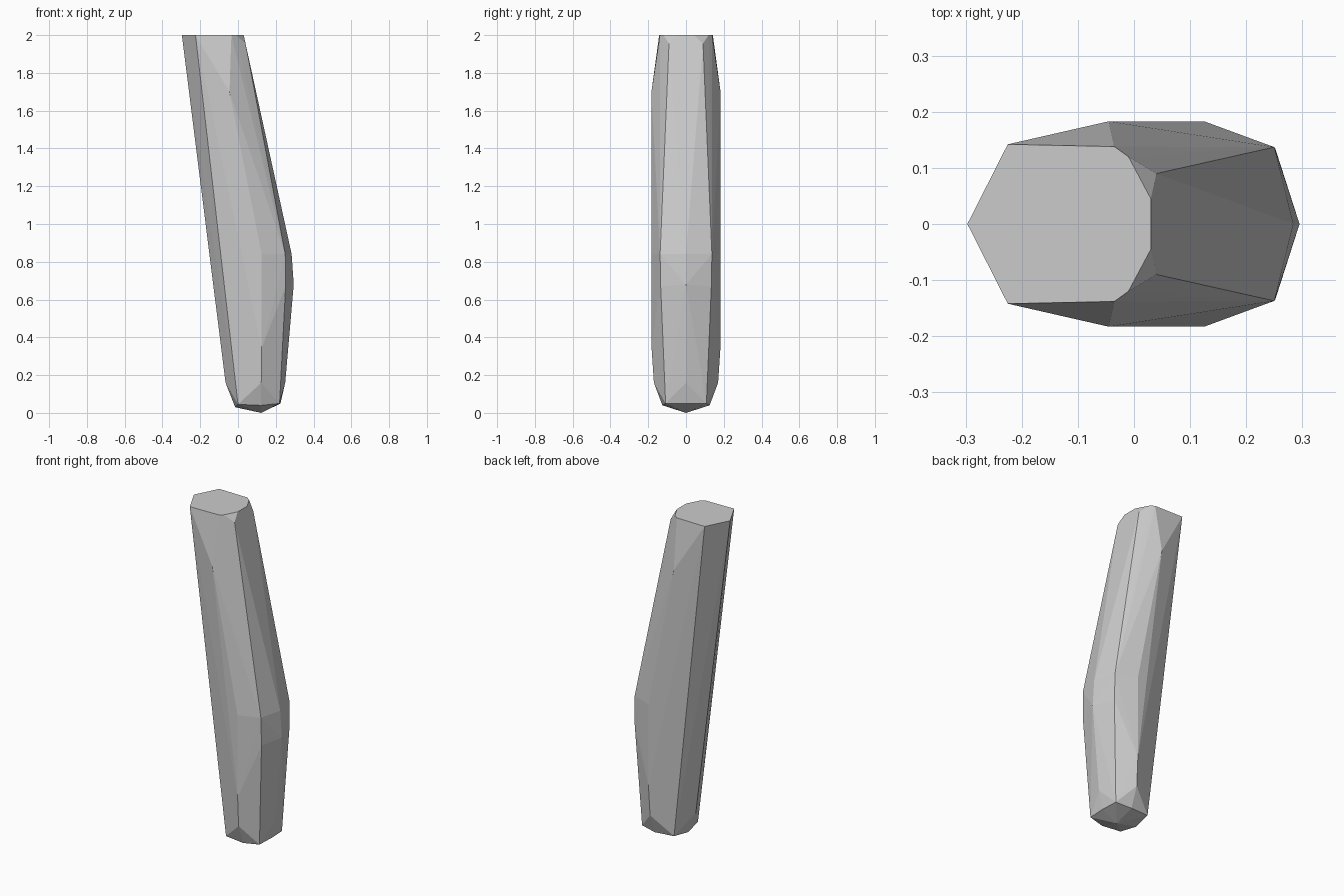
import bpy, bmesh

# Half of the faceted post's corner points (y >= 0), mirrored across y
corners = [
    # cut top
    (-0.297, 0, 2), (-0.225, 0.142, 2), (-0.035, 0.138, 2),
    (-0.01, 0.12, 2), (0.03, 0.045, 2), (0.04, 0.09, 1.955),
    # wide flanks
    (-0.045, 0.183, 1.7), (0.125, 0.183, 0.84), (0.125, 0.182, 0.34),
    (0.123, 0.17, 0.16),
    # knee bulge
    (0.25, 0.137, 0.84), (0.252, 0.134, 0.67),
    (0.284, 0, 0.84), (0.295, 0, 0.68),
    # rounded foot
    (-0.066, 0, 0.16), (-0.015, 0, 0.03), (0.0, 0.115, 0.045),
    (0.123, 0.125, 0.04), (0.22, 0.108, 0.05), (0.225, 0, 0.05),
    (0.25, 0, 0.16), (0.123, 0, 0),
]

bm = bmesh.new()
for x, y, z in corners:
    bm.verts.new((x, y, z))
    if y > 0:
        bm.verts.new((x, -y, z))
hull = bmesh.ops.convex_hull(bm, input=bm.verts[:])
loose = [v for v in bm.verts if not v.link_faces]
bmesh.ops.delete(bm, geom=loose, context='VERTS')
bmesh.ops.recalc_face_normals(bm, faces=bm.faces[:])

mesh = bpy.data.meshes.new("faceted_post")
bm.to_mesh(mesh)
bm.free()
post = bpy.data.objects.new("faceted_post", mesh)
bpy.context.collection.objects.link(post)
